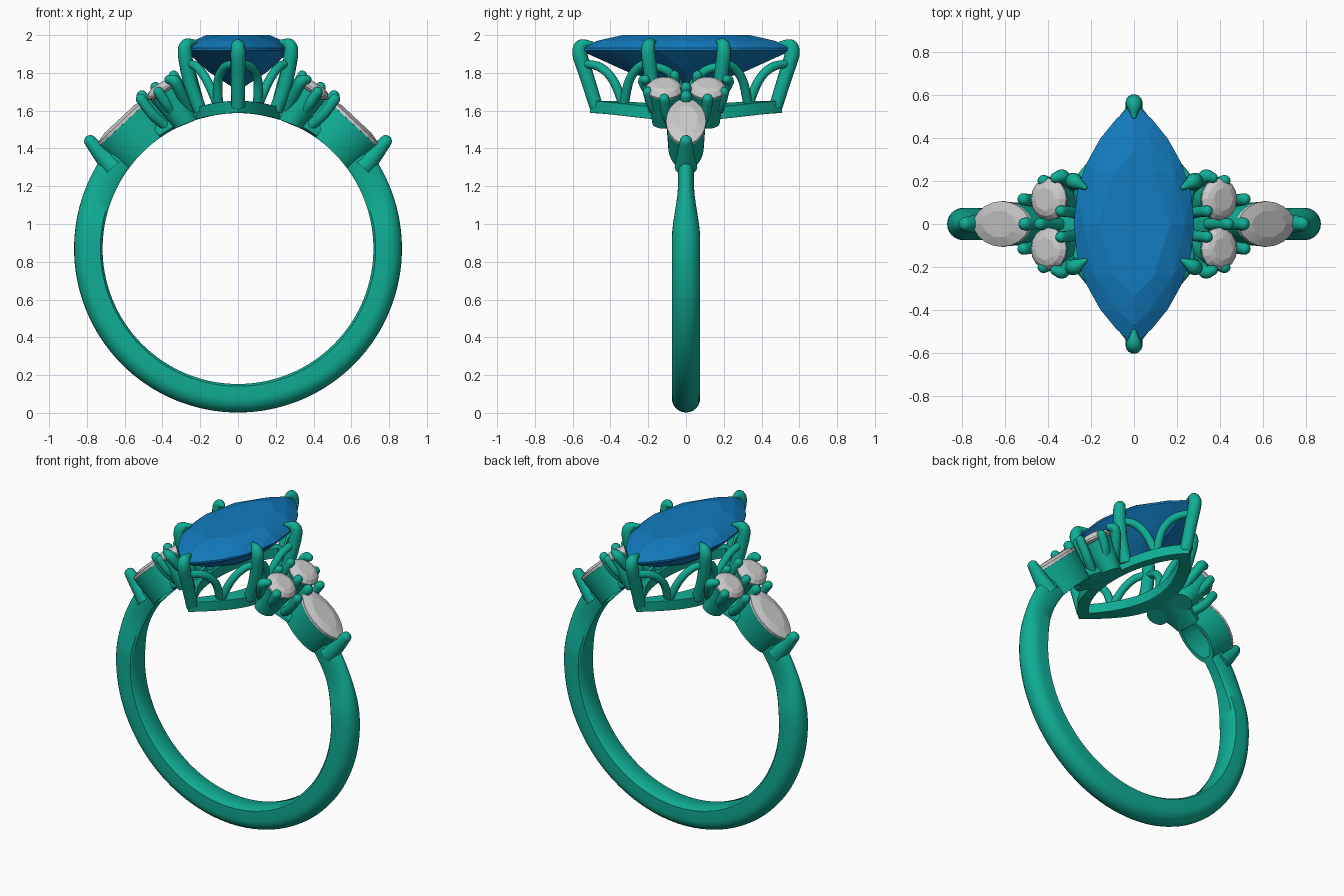
import bpy, bmesh, math
from mathutils import Vector, Matrix

if "Cube" in bpy.data.objects:
    bpy.data.objects.remove(bpy.data.objects["Cube"])

CZ, RI, RO = 0.87, 0.717, 0.868          # finger hole centre height, inner and outer radius


def material(name, rgb):
    m = bpy.data.materials.new(name)
    m.diffuse_color = (*rgb, 1)
    m.use_nodes = True
    m.node_tree.nodes["Principled BSDF"].inputs["Base Color"].default_value = m.diffuse_color
    return m


METAL = material("green_metal", (0.005, 0.42, 0.30))
BLUE = material("blue_gem", (0.006, 0.20, 0.52))


def finish(name, bm, mat, mirror="", smooth=True):
    bmesh.ops.recalc_face_normals(bm, faces=bm.faces)
    me = bpy.data.meshes.new(name)
    bm.to_mesh(me)
    bm.free()
    ob = bpy.data.objects.new(name, me)
    bpy.context.collection.objects.link(ob)
    if mat:
        me.materials.append(mat)
    if mirror:
        mod = ob.modifiers.new("mirror", "MIRROR")
        mod.use_axis = ("x" in mirror, "y" in mirror, False)
        mod.use_mirror_merge = False
    if smooth:
        bpy.ops.object.select_all(action="DESELECT")
        ob.select_set(True)
        bpy.context.view_layer.objects.active = ob
        bpy.ops.object.shade_smooth_by_angle(angle=math.radians(40))
    return ob


def loft(name, rings, loop=False, mirror=""):
    """Skin a list of closed rings; loop joins last to first, otherwise ends are capped."""
    bm = bmesh.new()
    vs = [[bm.verts.new(p) for p in r] for r in rings]
    n = len(vs[0])
    for i in range(len(vs) - (0 if loop else 1)):
        a, b = vs[i], vs[(i + 1) % len(vs)]
        for j in range(n):
            k = (j + 1) % n
            bm.faces.new((a[j], a[k], b[k], b[j]))
    if not loop:
        bm.faces.new(vs[0])
        bm.faces.new(vs[-1])
    return finish(name, bm, METAL, mirror)


def tube(name, pts, radii, mirror, steps=5, sides=14):
    """Round wire through the points with a domed tip."""
    P = [Vector(p) for p in pts]
    E = [2 * P[0] - P[1]] + P + [2 * P[-1] - P[-2]]
    path = []
    for i in range(len(P) - 1):
        a, b, c, d = E[i:i + 4]
        for s in range(steps):
            t = s / steps
            q = 0.5 * (2 * b + (c - a) * t + (2 * a - 5 * b + 4 * c - d) * t * t
                       + (3 * b - a - 3 * c + d) * t ** 3)
            path.append((q, radii[i] * (1 - t) + radii[i + 1] * t))
    end, r = P[-1], radii[-1]
    out = (P[-1] - path[-1][0]).normalized()
    for k in range(5):
        f = math.radians(20 * k)
        path.append((end + out * r * math.sin(f), r * math.cos(f)))
    prev = (path[1][0] - path[0][0]).normalized()
    u = prev.orthogonal().normalized()
    rings = []
    for i, (q, r) in enumerate(path):
        t = (path[min(i + 1, len(path) - 1)][0] - path[max(i - 1, 0)][0]).normalized()
        u = prev.rotation_difference(t) @ u
        prev, v = t, t.cross(u)
        rings.append([q + r * (u * math.cos(2 * math.pi * j / sides) + v * math.sin(2 * math.pi * j / sides))
                      for j in range(sides)])
    return loft(name, rings, mirror=mirror)


def marquise(L, W, n):
    """Pointed outline along y made of two arcs."""
    R = (L * L + W * W) / (2 * W)
    out = []
    for i in range(n):
        a = 2 * math.pi * i / n
        y = L * math.sin(a)
        x = math.sqrt(max(R * R - y * y, 0)) - (R - W)
        out.append((math.copysign(x, math.cos(a)), y))
    return out


def almond(a, b, n):
    return [(a * math.cos(t), math.copysign(b * abs(math.sin(t)) ** 1.2, math.sin(t)))
            for t in (2 * math.pi * i / n for i in range(n))]


def gem(name, shape, frame, levels, mat, mirror=""):
    """Faceted stone: hull of scaled outlines; levels are (scale, height, point step)."""
    bm = bmesh.new()
    for s, h, step in levels:
        for x, y in (shape[::step] if s > 0 else [(0, 0)]):
            bm.verts.new(frame @ Vector((x * s, y * s, h)))
    bmesh.ops.convex_hull(bm, input=bm.verts)
    return finish(name, bm, mat, mirror, smooth=False)


def slope(x, y, z, deg):
    """Frame whose z axis leans outward by the angle."""
    return Matrix.Translation((x, y, z)) @ Matrix.Rotation(math.radians(deg), 4, "Y")


def foot(p, n):
    """Drop p along -n on to the finger hole."""
    dx, dz = p.x, p.z - CZ
    b = dx * n.x + dz * n.z
    s = b - math.sqrt(max(b * b - dx * dx - dz * dz + RI * RI, 0))
    return p - n * s


def cup(name, shape, frame, top, inner, taper, hole, mirror):
    """Seat wall from a stone's girdle down to the finger hole."""
    n = frame.to_3x3() @ Vector((0, 0, 1))
    at = lambda s, h: [frame @ Vector((x * s, y * s, h)) for x, y in shape]
    rings = [[foot(p, n) for p in at(taper, top)], at(1, top), at(inner, top)]
    if hole:
        rings.append([foot(p, n) for p in at(inner * taper, top)])
    else:
        rings.append(at(inner * 0.6, top - 0.04))
    return loft(name, rings, loop=hole, mirror=mirror)


# band: rounded outside, flat inside, narrowing towards the shoulders
def band_section(deg, w, ro):
    a = math.radians(deg)
    prof = [(RI, -0.8), (RI + 0.012, -1)]
    for k in range(13):
        f = math.pi * k / 12
        prof.append((ro - 0.075 + 0.075 * math.sin(f), -math.cos(f)))
    prof += [(RI + 0.012, 1), (RI, 0.8)]
    return [Vector((r * math.cos(a), y * w, CZ + r * math.sin(a))) for r, y in prof]


rings = []
for i in range(91):
    deg = 38 - i * 256 / 90
    h = RO * math.sin(math.radians(deg))
    t = min(max((h - 0.05) / 0.33, 0), 1)
    rings.append(band_section(deg, 0.075 - 0.033 * t * t * (3 - 2 * t), RO))
loft("band", rings)

# bridge under the round stones
loft("shoulder_bridge", [band_section(55 + 2 * i, 0.085 + 0.006 * i, RI + 0.09) for i in range(11)], mirror="x")

# centre stone
gem("centre_stone", marquise(0.56, 0.28, 24), Matrix.Translation((0, 0, 1.925)),
    [(0.6, 0.075, 3), (0.84, 0.045, 2), (1, 0.006, 1), (1, -0.006, 1), (0.55, -0.12, 3), (0, -0.22, 1)], BLUE)

# gallery rail below the centre stone, following the finger hole
arc = lambda x: CZ + math.sqrt(RI * RI - x * x)
outer, inner = marquise(0.51, 0.235, 64), marquise(0.42, 0.155, 64)
rail = loft("gallery_rail", [[Vector((x, y, arc(x) + h)) for x, y in o]
                             for o, h in ((outer, 0.0), (outer, 0.065), (inner, 0.065), (inner, 0.0))], loop=True)
bev = rail.modifiers.new("soft_edges", "BEVEL")
bev.width, bev.segments = 0.014, 3

# claws and arches of the centre setting
tube("end_claw", [(0, -.475, 1.62), (0, -.525, 1.78), (0, -.562, 1.9), (0, -.55, 1.945), (0, -.50, 1.957)],
     [.036, .038, .04, .036, .012], "y")
tube("side_claw", [(.2, .165, 1.6), (.25, .18, 1.74), (.281, .2, 1.9), (.27, .195, 1.95), (.228, .17, 1.965)],
     [.036, .038, .038, .034, .012], "xy")
for name, pts in (("end_arch", [(.105, .33, 1.63), (.105, .385, 1.76), (.07, .455, 1.83), (.01, .54, 1.85)]),
                  ("side_arch", [(.105, .33, 1.63), (.165, .30, 1.76), (.215, .25, 1.83), (.262, .195, 1.85)]),
                  ("middle_arch", [(.2, .0, 1.62), (.23, .04, 1.74), (.25, .1, 1.81), (.265, .185, 1.84)])):
    tube(name, pts, [.026, .024, .024, .022], "xy")

# round side stones with seats
round_shape = [(0.098 * math.cos(math.pi * i / 8), 0.098 * math.sin(math.pi * i / 8)) for i in range(16)]
ring_shape = [(0.09 * math.cos(math.pi * i / 16), 0.09 * math.sin(math.pi * i / 16)) for i in range(32)]
rf = slope(0.395, 0.115, 1.715, 33)
gem("round_stone", round_shape, rf,
    [(0.55, 0.036, 2), (0.8, 0.026, 1), (1, 0.004, 1), (1, -0.006, 1), (0, -0.08, 1)], None, "xy")
cup("round_seat", ring_shape, rf, -0.02, 0.8, 0.7, False, "xy")

# almond side stones with open seats
pf = slope(0.613, 0, 1.542, 43)
gem("almond_stone", almond(0.182, 0.106, 20), pf,
    [(0.6, 0.02, 2), (1, 0.004, 1), (1, -0.012, 1), (0, -0.07, 1)], None, "x")
cup("almond_seat", almond(0.18, 0.104, 48), pf, -0.012, 0.8, 0.9, True, "x")

# small prongs around the side stones, in the round stones' tilted frame
sf = slope(0.395, 0, 1.715, 33)
for name, x, y, r, top, m in (("outer_prong", .128, .115, .028, .02, "xy"), ("inner_prong", -.085, .06, .026, .03, "xy"),
                              ("flank_prong", .03, .2, .028, .0, "xy"), ("middle_prong", .03, 0, .028, .03, "x"),
                              ("tip_prong", .115, 0, .03, .03, "x")):
    tube(name, [sf @ Vector((x * .75, y * .6, -.17)), sf @ Vector((x * .95, y * .9, -.08)),
                sf @ Vector((x, y, top))], [r, r, r], m)
tube("round_claw", [(.26, .13, 1.61), (.305, .195, 1.70), (.335, .222, 1.755), (.365, .215, 1.765)],
     [.03, .03, .032, .024], "xy")
tube("shoulder_claw", [(.66, 0, 1.30), (.725, 0, 1.37), (.782, 0, 1.438)], [.06, .045, .033], "x")
